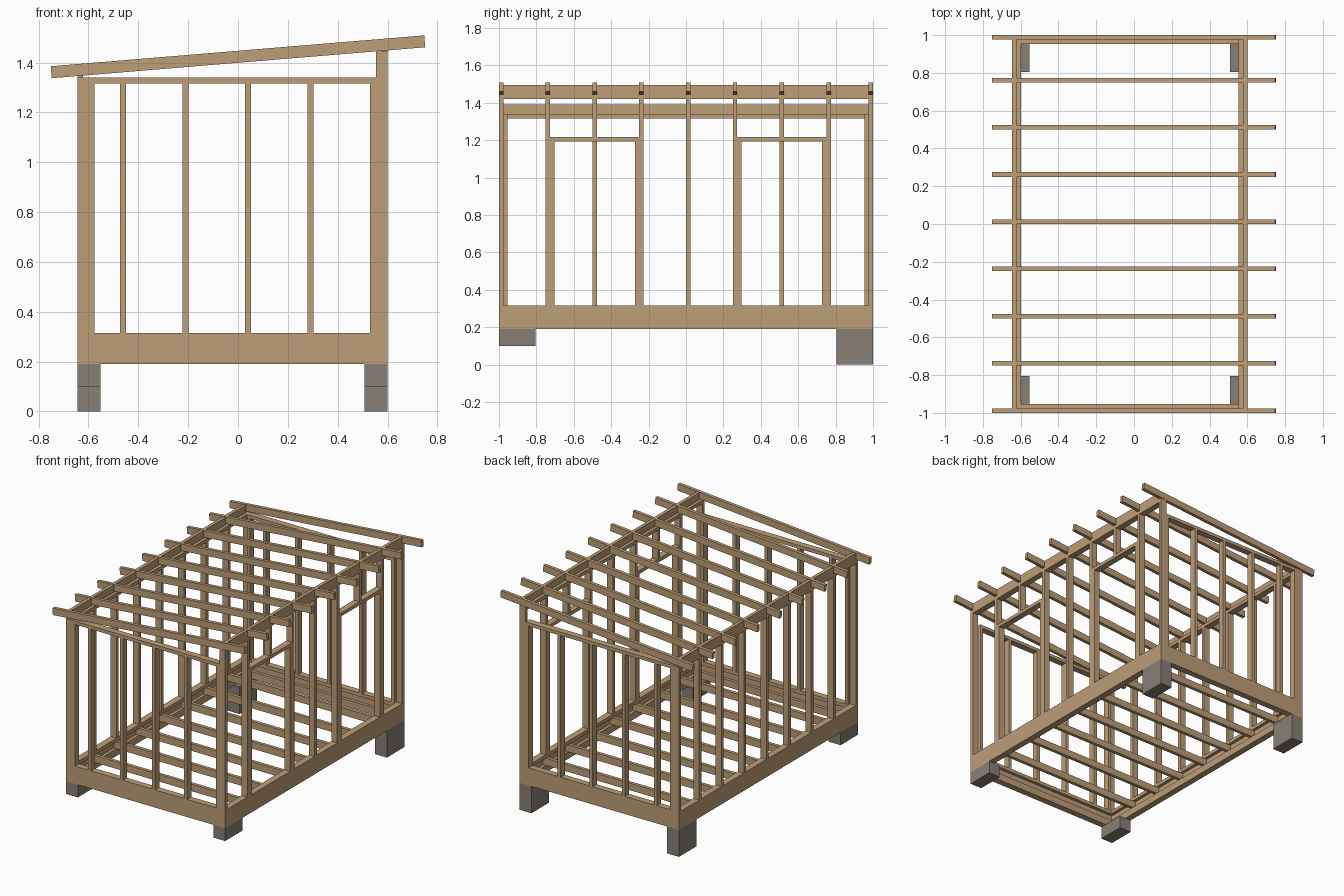
import bpy, bmesh, math
from mathutils import Matrix, Vector

if "Cube" in bpy.data.objects:
    bpy.data.objects.remove(bpy.data.objects["Cube"])

T, D = 0.024, 0.046                      # lumber thickness and wall depth
XL, XR = -0.645, 0.60                    # outer faces of the side walls
SKID, JOIST, SOLE, WALL = 0.19, 0.24, 0.29, 0.315
LOW, HIGH = 1.34, 1.445                  # tops of the left and right walls
SLOPE = math.atan(0.0827)


def material(name, rgb):
    m = bpy.data.materials.new(name)
    m.diffuse_color = (*rgb, 1)
    m.use_nodes = True
    m.node_tree.nodes["Principled BSDF"].inputs["Base Color"].default_value = m.diffuse_color
    return m


wood = material("timber", (0.515, 0.342, 0.188))
stone = material("concrete", (0.242, 0.216, 0.181))


def boxes(name, items, mat=wood, tilt=0.0):
    """One object of boxes given as (x0, x1, y0, y1, z0, z1), tilted about own centres."""
    bm = bmesh.new()
    for x0, x1, y0, y1, z0, z1 in items:
        c = Vector((x0 + x1, y0 + y1, z0 + z1)) / 2
        m = (Matrix.Translation(c) @ Matrix.Rotation(-tilt, 4, 'Y')
             @ Matrix.Diagonal((x1 - x0, y1 - y0, z1 - z0, 1)))
        bmesh.ops.create_cube(bm, size=1, matrix=m)
    me = bpy.data.meshes.new(name)
    bm.to_mesh(me)
    bm.free()
    me.materials.append(mat)
    ob = bpy.data.objects.new(name, me)
    bpy.context.collection.objects.link(ob)
    return ob


ys = [-1 + 0.25 * k for k in range(8)] + [1 - T]     # common framing layout
bays = [(a + T, b) for a, b in zip(ys, ys[1:])]
sides = [(XL, XL + D), (XR - D, XR)]
ends = [(-1, -1 + D), (1 - D, 1)]
IN0, IN1 = XL + D, XR - D

# Foundation blocks, taller at the back
boxes("foundation_blocks",
      [(x0, x1, y0, y1, z, SKID)
       for x0, x1 in ((XL, -0.552), (0.508, XR))
       for y0, y1, z in ((-1, -0.805, 0.10), (0.805, 1, 0.0))], stone)

# Floor: skids, joists, blocking between joist ends, sole plates
boxes("floor_skids", [(a, b, -1, 1, SKID, JOIST) for a, b in sides]
      + [(IN0, IN1, a, b, SKID, JOIST) for a, b in ends])
boxes("floor_joists", [(XL, XR, y, y + T, JOIST, SOLE) for y in ys])
boxes("floor_blocking", [(x, x + T, a, b, JOIST, SOLE)
                         for x in (XL, XR - T) for a, b in bays])
boxes("sole_plates", [(a, b, -1, 1, SOLE, WALL) for a, b in sides]
      + [(IN0, IN1, a, b, SOLE, WALL) for a, b in ends])

# Left (low) wall
boxes("left_wall_studs", [(XL, IN0, y, y + T, WALL, LOW - T) for y in ys])
boxes("left_top_plate", [(XL, IN0, -1, 1, LOW - T, LOW)])

# Right (high) wall with two door openings
HB, HT = 1.193, 1.217
doors = [(-0.75, -0.25), (0.25, 0.75)]
boxes("right_wall_studs", [(IN1, XR, y, y + T, WALL, HIGH - T)
                           for y in ys if abs(abs(y) - 0.5) > 0.01])
boxes("right_top_plate", [(IN1, XR, -1, 1, HIGH - T, HIGH)])
boxes("door_headers", [(IN1, XR, a + T, b, HB, HT) for a, b in doors])
boxes("door_jack_studs", [(IN1, XR, y, y + T, WALL, HB)
                          for a, b in doors for y in (a + T, b - T)])
boxes("door_cripple_studs", [(IN1, XR, y, y + T, HT, HIGH - T) for y in (-0.5, 0.5)])

# Front and back walls
stud_x = [IN0, -0.473, -0.223, 0.029, 0.279, IN1 - T]
for name, (a, b) in zip(("front", "back"), ends):
    boxes(name + "_wall_studs", [(x, x + T, a, b, WALL, LOW - T) for x in stud_x])
    boxes(name + "_top_plate", [(IN0, IN1, a, b, LOW - T, LOW)])

# Sloped rafters with blocking above the side walls
boxes("rafters", [(-0.752, 0.752, y, y + T, 1.399, 1.447) for y in ys], tilt=SLOPE)
boxes("rafter_blocking", [(x, x + T, a, b, z0, z1)
                          for x, z0, z1 in ((XL, LOW, 1.392), (XR - T, HIGH, 1.494))
                          for a, b in bays])
